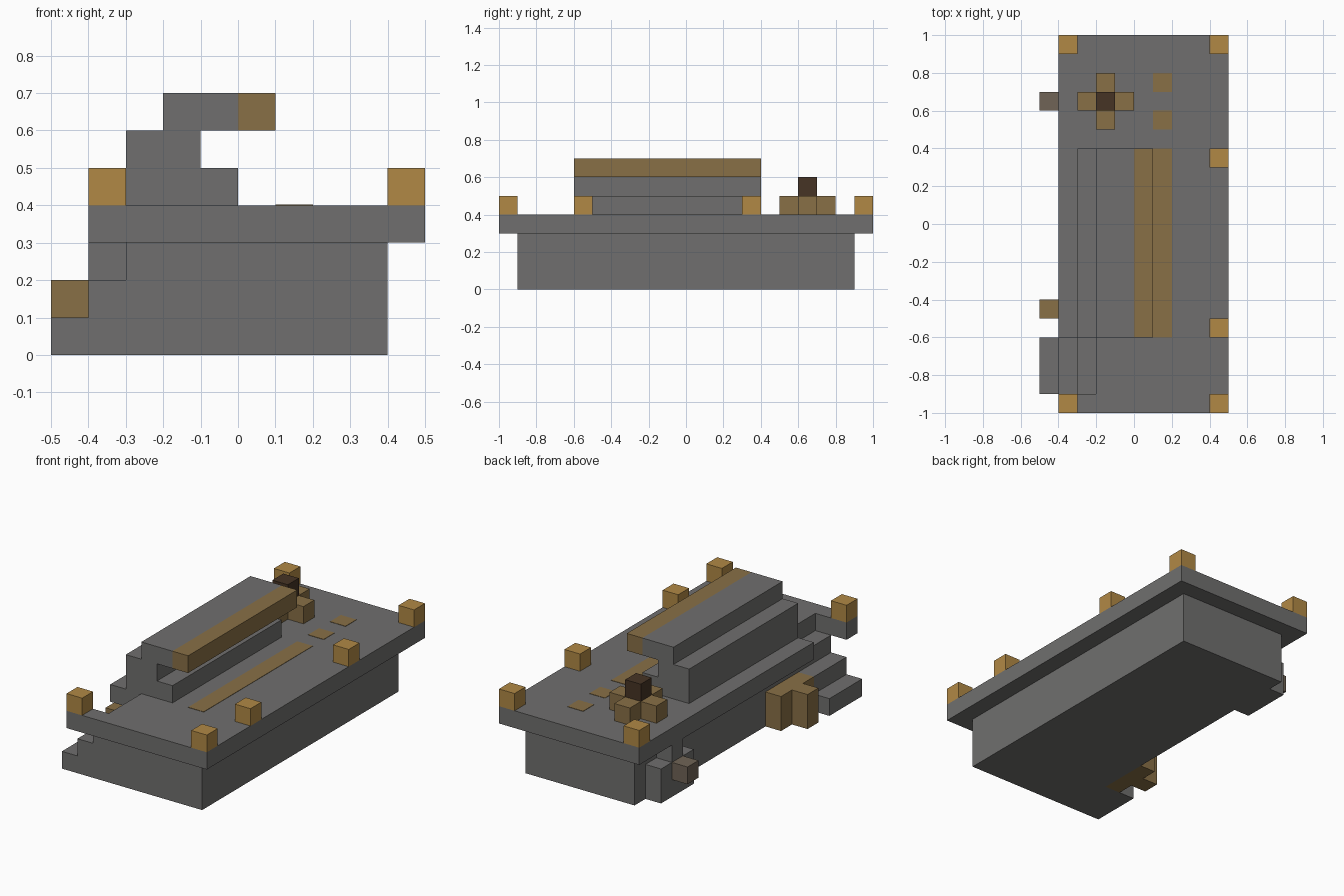
import bpy
import bmesh
from mathutils import Vector

cube = bpy.data.objects.get("Cube")
if cube:
    bpy.data.objects.remove(cube, do_unlink=True)

U = 0.1  # block size


def material(name, color):
    m = bpy.data.materials.new(name)
    m.use_nodes = True
    m.diffuse_color = (*color, 1)
    m.node_tree.nodes["Principled BSDF"].inputs["Base Color"].default_value = (*color, 1)
    return m


STONE = material("grey stone", (0.162, 0.159, 0.156))
GOLD = material("golden wood", (0.44, 0.25, 0.06))
BROWN = material("brown wood", (0.25, 0.162, 0.061))
DARK = material("dark wood", (0.061, 0.034, 0.018))
TAUPE = material("taupe stone", (0.162, 0.127, 0.093))


def prism(name, mat, points, sweep):
    """Extrude a flat outline, given in block units, along a sweep vector."""
    bm = bmesh.new()
    face = bm.faces.new([bm.verts.new(Vector(p) * U) for p in points])
    new = bmesh.ops.extrude_face_region(bm, geom=[face])["geom"]
    verts = [v for v in new if isinstance(v, bmesh.types.BMVert)]
    bmesh.ops.translate(bm, verts=verts, vec=Vector(sweep) * U)
    bmesh.ops.recalc_face_normals(bm, faces=bm.faces)
    mesh = bpy.data.meshes.new(name)
    bm.to_mesh(mesh)
    bm.free()
    mesh.materials.append(mat)
    obj = bpy.data.objects.new(name, mesh)
    bpy.context.collection.objects.link(obj)
    return obj


def block(name, mat, x, y, z, w=1, d=1, h=1):
    """Box from its low corner and its size, in block units."""
    outline = [(x, y, z), (x + w, y, z), (x + w, y + d, z), (x, y + d, z)]
    return prism(name, mat, outline, (0, 0, h))


def side_profile(name, mat, outline, y, depth):
    return prism(name, mat, [(x, y, z) for x, z in outline], (0, depth, 0))


# Base and deck, the deck notched for the stairs
block("base", STONE, -3, -9, 0, 7, 18, 3)
deck = [(-4, -10), (5, -10), (5, 10), (-4, 10), (-4, -6), (-2, -6), (-2, -9), (-4, -9)]
prism("deck", STONE, [(x, y, 3) for x, y in deck], (0, 0, 1))

# Side stairs
side_profile("stairs", STONE,
             [(-5, 0), (-3, 0), (-3, 2), (-4, 2), (-4, 1), (-5, 1)], -9, 3)

# Stepped canopy with a wooden front beam
side_profile("canopy", STONE,
             [(-3, 4), (0, 4), (0, 5), (-1, 5), (-1, 6), (0, 6),
              (0, 7), (-2, 7), (-2, 6), (-3, 6)], -6, 10)
block("canopy_beam", BROWN, 0, -6, 6, 1, 10, 1)

# Corner and edge posts
for i, (x, y) in enumerate([(-4, -10), (4, -10), (4, -6), (4, 3), (4, 9), (-4, 9)]):
    block(f"post_{i + 1}", GOLD, x, y, 4)

# Inlays in the deck
block("floor_strip", BROWN, 1, -6, 4, 1, 10, 0.02)
for i, y in enumerate((5, 7)):
    block(f"floor_tile_{i + 1}", BROWN, 1, y, 4, 1, 1, 0.02)

# Table: four seats around a dark centre
for i, (dx, dy) in enumerate([(1, 0), (-1, 0), (0, 1), (0, -1)]):
    block(f"seat_{i + 1}", BROWN, -2 + dx, 6 + dy, 4)
block("table_centre", DARK, -2, 6, 4, 1, 1, 2)

# Wooden cluster against the side wall
block("crate_row", BROWN, -4, -6, 0, 1, 3, 2)
block("crate_front", BROWN, -5, -5, 0, 1, 1, 2)

# Stone buttress with a spout
block("buttress", STONE, -4, 6, 0, 1, 1, 3)
for i, y in enumerate((5, 7)):
    block(f"buttress_side_{i + 1}", STONE, -4, y, 0, 1, 1, 2)
block("spout", TAUPE, -5, 6, 1)
